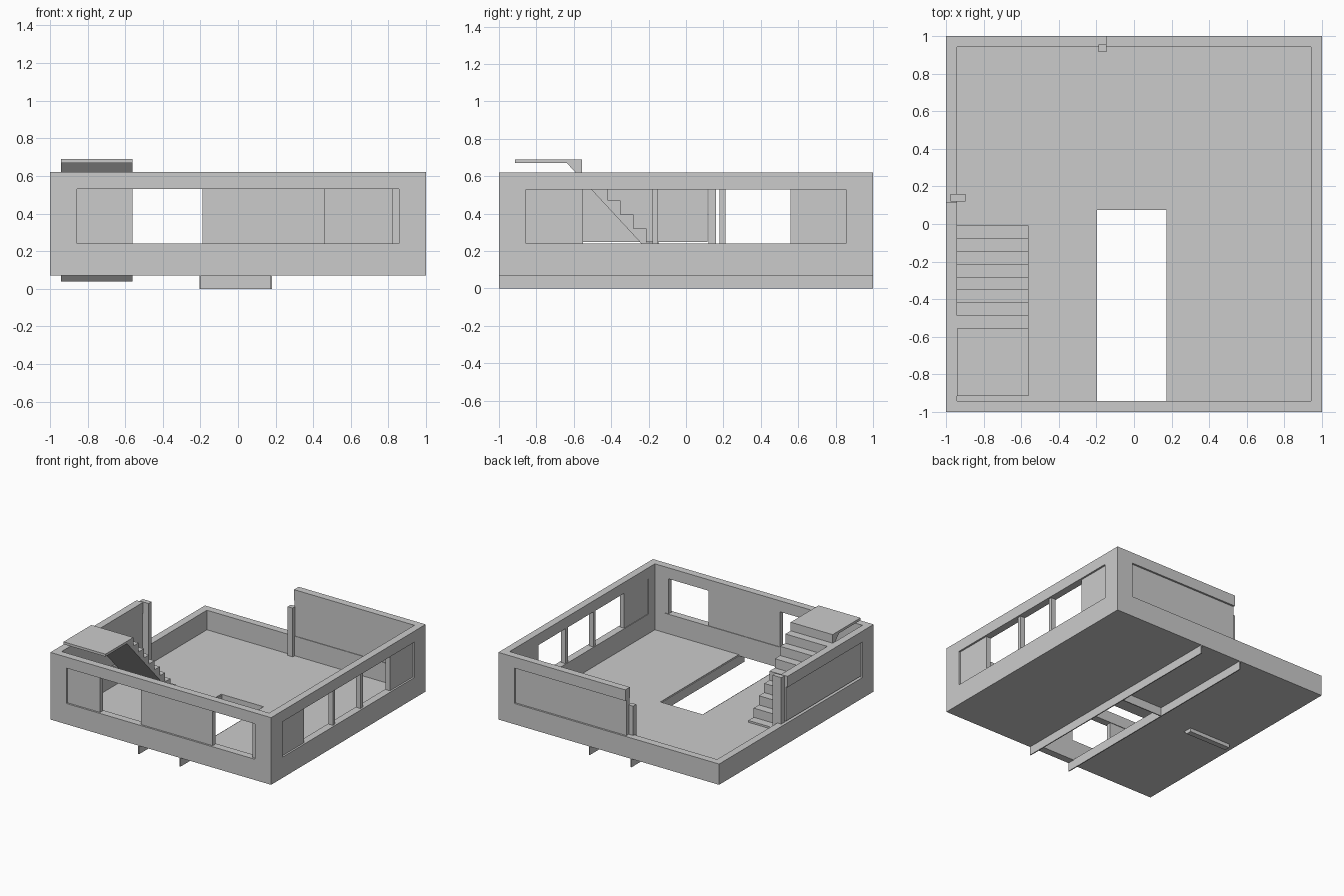
import bpy, bmesh

if "Cube" in bpy.data.objects:
    bpy.data.objects.remove(bpy.data.objects["Cube"])


def box(name, x0, x1, y0, y1, z0, z1):
    bm = bmesh.new()
    bmesh.ops.create_cube(bm, size=1)
    for v in bm.verts:
        v.co = ((x0 + x1) / 2 + v.co.x * (x1 - x0),
                (y0 + y1) / 2 + v.co.y * (y1 - y0),
                (z0 + z1) / 2 + v.co.z * (z1 - z0))
    me = bpy.data.meshes.new(name)
    bm.to_mesh(me)
    bm.free()
    ob = bpy.data.objects.new(name, me)
    bpy.context.collection.objects.link(ob)
    return ob


def cut(ob, *bounds):
    # subtract a box and discard the cutter
    cutter = box("cutter", *bounds)
    cutter.hide_render = True
    m = ob.modifiers.new("cut", 'BOOLEAN')
    m.operation = 'DIFFERENCE'
    m.solver = 'EXACT'
    m.object = cutter
    bpy.context.view_layer.objects.active = ob
    bpy.ops.object.modifier_apply(modifier=m.name)
    bpy.data.objects.remove(cutter)


BASE, SILL, HEAD, TOP = 0.07, 0.24, 0.53, 0.62
I = 0.94   # inner wall face
W = 0.855  # half width of the window bands

# outer walls, window bands and missing back-left corner
walls = box("walls", -1, 1, -1, 1, BASE, TOP)
cut(walls, -I, I, -I, I, 0, 1)
cut(walls, -W, W, -1.1, -0.9, SILL, HEAD)
cut(walls, 0.9, 1.1, -W, W, SILL, HEAD)
cut(walls, -1.1, -0.15, 0.115, 1.1, SILL, 1)
cut(walls, -1.1, -0.9, -W, 0.3, SILL, HEAD)
cut(walls, -0.3, W, 0.9, 1.1, SILL, HEAD)

# floor with stairwell opening
floor = box("floor", -I, I, -I, I, BASE, 0.08)
cut(floor, -0.205, 0.18, -1.1, 0.075, 0, 0.2)

# beams below the floor
box("floor_beam_left", -0.205, -0.197, -1, 1, 0, 0.075)
box("floor_beam_right", 0.172, 0.18, -1, 1, 0, 0.075)
box("floor_beam_cross", -0.197, 0.172, 0.075, 0.083, 0, 0.075)

# recessed window panels
P0, P1 = 0.945, 0.985
for i, (a, b) in enumerate([(-W, -0.56), (-0.19, 0.46)]):
    box(f"front_panel_{i}", a, b, -P1, -P0, SILL, HEAD)
for i, (a, b) in enumerate([(-W, -0.55), (0.56, W)]):
    box(f"right_panel_{i}", P0, P1, a, b, SILL, HEAD)
box("left_panel", -P1, -P0, -W, 0.115, SILL + 0.008, HEAD)
box("back_panel", -0.15, W, P0, P1, SILL, HEAD)

# window posts
box("front_post", 0.82, W, -P1, -P0, SILL, HEAD)
for i, y in enumerate((-0.18, 0.18)):
    box(f"right_post_{i}", 0.945, 0.985, y, y + 0.03, SILL, HEAD)

# standing posts at the broken wall ends
box("left_end_post", -0.975, -0.895, 0.12, 0.16, BASE, TOP)
box("back_end_post", -0.19, -0.145, 0.915, 0.955, BASE, 0.48)

# staircase with landing, extruded side profile
RUN, RISE = 0.0693, 0.075
profile = [(-0.053, 0.04), (-0.007, 0.04)]
for i in range(8):
    z = 0.095 + i * RISE
    y = -0.007 - i * (0.548 / 8)
    profile += [(y, z), (y - 0.548 / 8, z)]
profile += [(-0.555, 0.69), (-0.915, 0.69), (-0.915, 0.67), (-0.637, 0.67)]
bm = bmesh.new()
face = bm.faces.new([bm.verts.new((-I, y, z)) for y, z in profile])
ret = bmesh.ops.extrude_face_region(bm, geom=[face])
bmesh.ops.translate(bm, vec=(0.38, 0, 0),
                    verts=[g for g in ret["geom"] if isinstance(g, bmesh.types.BMVert)])
bmesh.ops.recalc_face_normals(bm, faces=bm.faces)
me = bpy.data.meshes.new("staircase")
bm.to_mesh(me)
bm.free()
bpy.context.collection.objects.link(bpy.data.objects.new("staircase", me))
